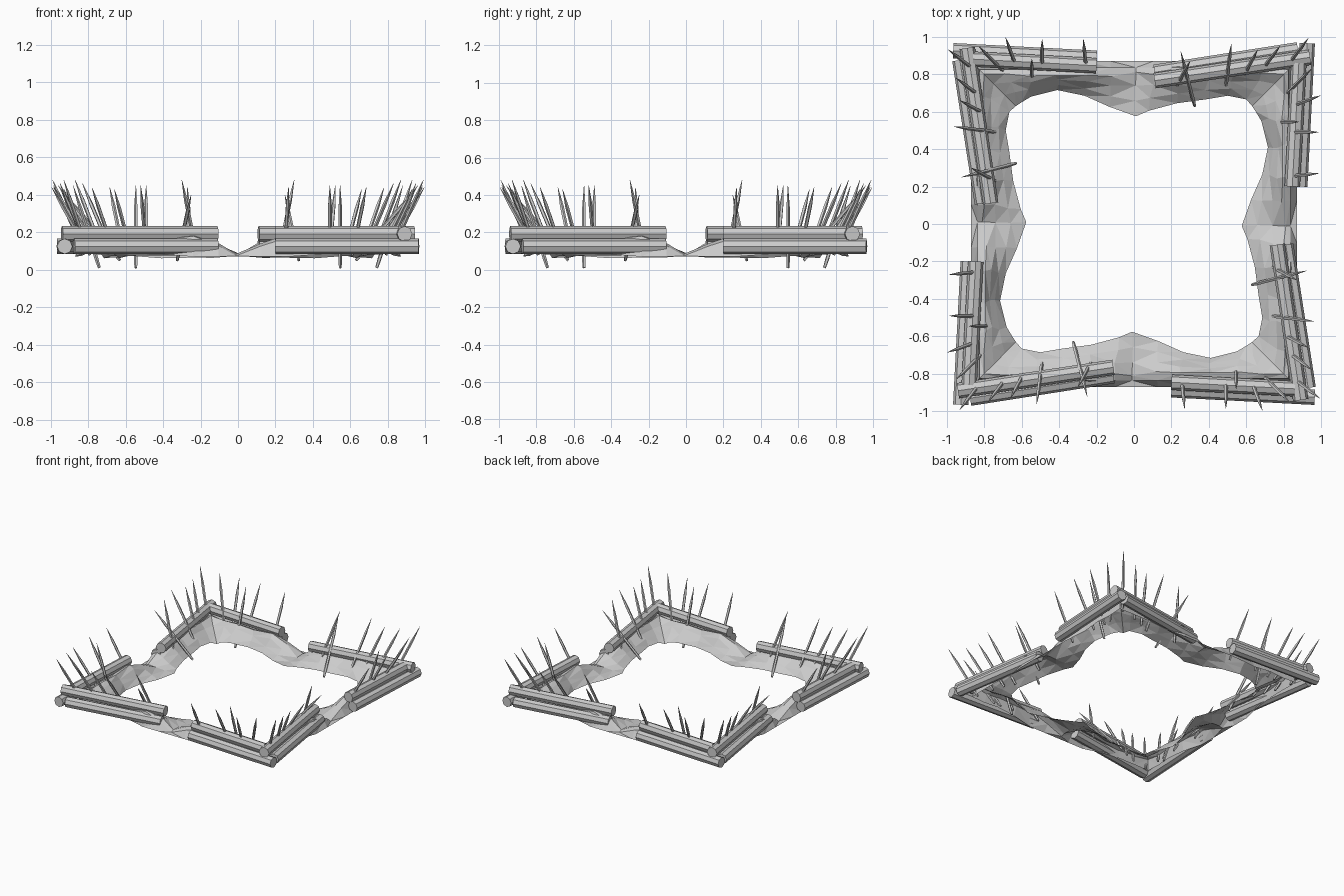
import bpy, bmesh, math, random
from mathutils import Vector, Matrix

if "Cube" in bpy.data.objects:
    bpy.data.objects.remove(bpy.data.objects["Cube"])

random.seed(4)


def add_object(name, bm):
    me = bpy.data.meshes.new(name)
    bm.to_mesh(me)
    bm.free()
    ob = bpy.data.objects.new(name, me)
    bpy.context.collection.objects.link(ob)
    return ob


def lathe(bm, a, b, profile, sides):
    """Closed stick from a to b; profile = (fraction along, radius)."""
    a, b = Vector(a), Vector(b)
    rot = (b - a).to_track_quat('Z', 'Y').to_matrix()
    rings = []
    for f, r in profile:
        c = a.lerp(b, f)
        rings.append([bm.verts.new(c + rot @ Vector((r * math.cos(t), r * math.sin(t), 0)))
                      for t in [2 * math.pi * i / sides for i in range(sides)]])
    for lo, hi in zip(rings, rings[1:]):
        for i in range(sides):
            j = (i + 1) % sides
            bm.faces.new((lo[i], lo[j], hi[j], hi[i]))
    bm.faces.new(rings[0][::-1])
    bm.faces.new(rings[-1])


# Log-cabin pairs on the front side (start, end)
logs = {
    "left_lower_log": ((-.875, -.93, .125), (-.11, -.81, .125)),
    "left_upper_log": ((-.94, -.89, .192), (-.11, -.765, .192)),
    "right_lower_log": ((.20, -.885, .125), (.965, -.925, .125)),
    "right_upper_log": ((.20, -.845, .192), (.86, -.88, .192)),
}

# Sharpened stakes on the front side (base, tip)
stakes = [
    ((.25, -.79, .09), (.27, -.985, .44)),
    ((.49, -.79, .09), (.49, -.985, .45)),
    ((.545, -.74, .01), (.545, -.88, .45)),
    ((.61, -.79, .08), (.685, -.995, .44)),
    ((.67, -.79, .08), (.83, -.95, .46)),
    ((.82, -.80, .09), (.99, -.93, .48)),
    ((-.22, -.72, .09), (-.30, -.87, .48)),
    ((-.325, -.63, .05), (-.25, -.92, .40)),
    ((-.49, -.72, .09), (-.52, -.96, .45)),
    ((-.57, -.76, .09), (-.66, -.93, .43)),
    ((-.66, -.79, .09), (-.78, -.95, .44)),
]

# Earth bank stations: inner x, inner y, crest x, crest height
bank = [
    (-.63, -.63, -.80, .18), (-.60, -.665, -.68, .17), (-.50, -.685, -.53, .18),
    (-.38, -.665, -.39, .17), (-.23, -.645, -.23, .185), (-.08, -.605, -.10, .14),
    (-.01, -.575, -.01, .085), (.13, -.625, .12, .14), (.265, -.685, .25, .185),
    (.41, -.715, .42, .17), (.55, -.68, .57, .18), (.60, -.65, .69, .17),
]
columns = []
for k, (xi, yi, xc, zc) in enumerate(bank):
    def j(s):
        return random.uniform(-s, s)
    jit = 0 if k == 0 else 1
    gap = abs(xc) < .3
    zi = .068 + j(.012)
    inner = Vector((xi, yi, zi))
    crest = Vector((xc, -.80 + jit * j(.012), zc))
    col = [inner]
    for f in (.35, .7):
        p = inner.lerp(crest, f)
        p.z += j(.012) * min(1, abs(xc) * 4)
        p.x += jit * j(.015)
        col.append(p)
    # Outer face drops in the gaps and tucks behind the logs elsewhere
    col += [crest,
            Vector((xc * 1.03, -.835 if gap else -.824, zc - .01 + j(.006))),
            Vector((xc * 1.05, -.87 if gap else -.84, .07 if gap else .09 + j(.008)))]
    columns.append(col)

sides = [("front", 0), ("right", 1), ("back", 2), ("left", 3)]
bm_bank = bmesh.new()
ring = []
for side, n in sides:
    turn = Matrix.Rotation(n * math.pi / 2, 4, 'Z')
    # Logs
    for name, (a, b) in logs.items():
        bm = bmesh.new()
        lathe(bm, turn @ Vector(a), turn @ Vector(b), [(0, .041), (1, .041)], 8)
        add_object(side + "_" + name, bm)
    # Stakes
    bm = bmesh.new()
    for a, b in stakes:
        lathe(bm, turn @ Vector(a), turn @ Vector(b),
              [(0, .008), (.1, .0105), (.72, .0105), (1, .001)], 5)
    add_object(side + "_stakes", bm)
    # Earth bank columns
    for col in columns:
        ring.append([bm_bank.verts.new(turn @ p) for p in col])

# Earth bank surface
for c0, c1 in zip(ring, ring[1:] + ring[:1]):
    for i in range(len(c0) - 1):
        bm_bank.faces.new((c0[i], c0[i + 1], c1[i + 1], c1[i]))
bmesh.ops.triangulate(bm_bank, faces=bm_bank.faces[:])
bmesh.ops.recalc_face_normals(bm_bank, faces=bm_bank.faces[:])
bm_bank.normal_update()
if sum(f.normal.z for f in bm_bank.faces) < 0:
    bmesh.ops.reverse_faces(bm_bank, faces=bm_bank.faces[:])
add_object("earth_bank", bm_bank)
